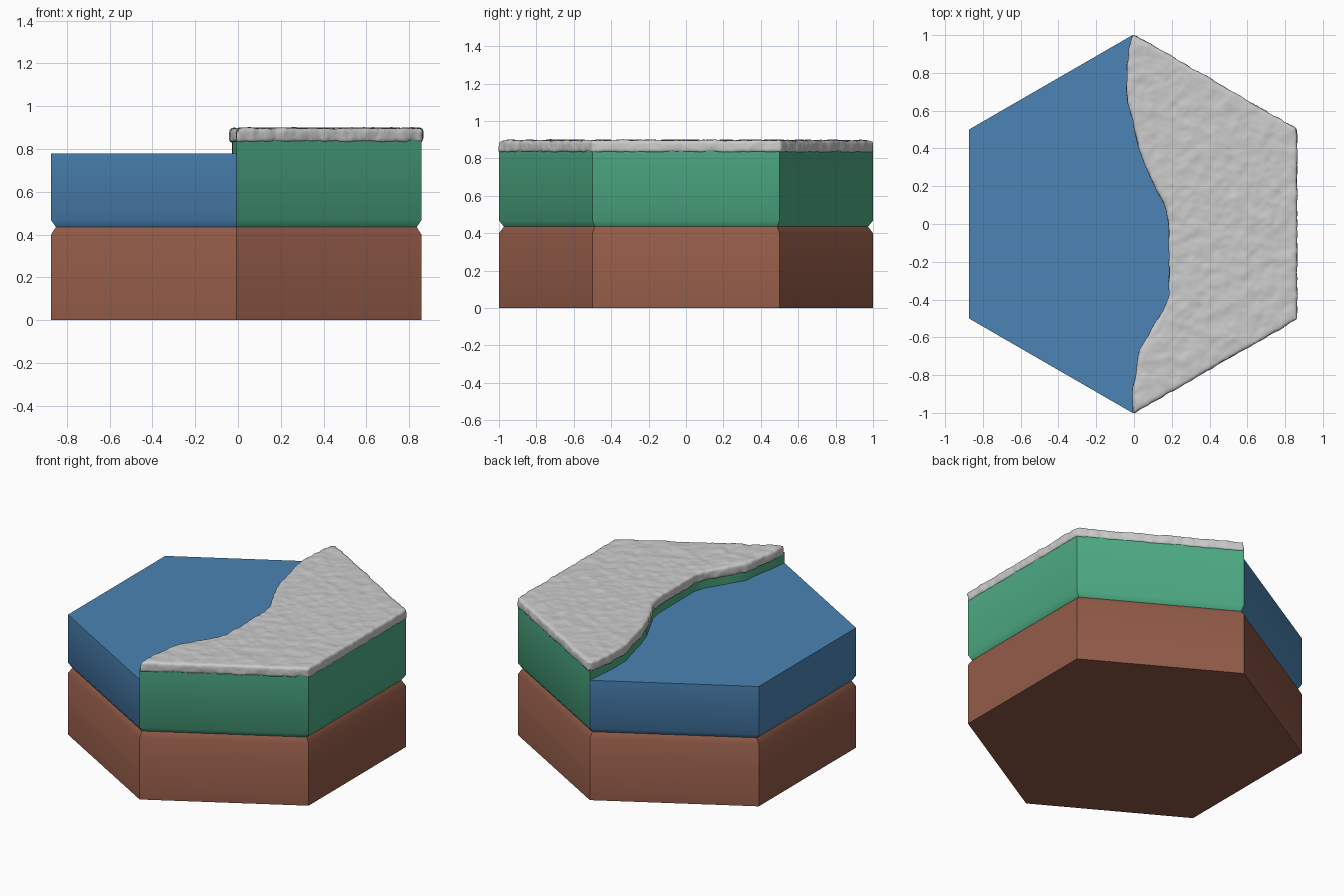
import bpy, bmesh, math

if "Cube" in bpy.data.objects:
    bpy.data.objects.remove(bpy.data.objects["Cube"])

CX = -0.008   # hexagon centre in x
HEX = [(math.sin(math.radians(60 * i)), math.cos(math.radians(60 * i))) for i in range(6)]
INSET = 0.974  # scale of the groove between the layers

# shoreline from the front tip to the back tip, relative to the hexagon centre
COAST = [(0.012, -0.88), (0.03, -0.8), (0.045, -0.67), (0.105, -0.57), (0.185, -0.44),
         (0.205, -0.37), (0.205, -0.2), (0.203, 0.0), (0.19, 0.08), (0.145, 0.17),
         (0.08, 0.3), (0.04, 0.42), (0.008, 0.56), (-0.018, 0.65), (-0.02, 0.78), (-0.01, 0.91)]


def material(name, color):
    m = bpy.data.materials.new(name)
    m.diffuse_color = (*color, 1)
    m.use_nodes = True
    m.node_tree.nodes["Principled BSDF"].inputs["Base Color"].default_value = m.diffuse_color
    return m


def prism(name, outer, inner, levels, mat=None):
    """Stack rings of the outline; only outer points follow each level's scale."""
    bm = bmesh.new()
    rings = []
    for z, s in levels:
        pts = [(x * s, y * s) for x, y in outer] + list(inner)
        rings.append([bm.verts.new((x + CX, y, z)) for x, y in pts])
    n = len(rings[0])
    for a, b in zip(rings, rings[1:]):
        for i in range(n):
            j = (i + 1) % n
            bm.faces.new((a[i], a[j], b[j], b[i]))
    bm.faces.new(rings[0])
    bm.faces.new(rings[-1])
    bmesh.ops.recalc_face_normals(bm, faces=bm.faces)
    me = bpy.data.meshes.new(name)
    bm.to_mesh(me)
    bm.free()
    ob = bpy.data.objects.new(name, me)
    bpy.context.collection.objects.link(ob)
    if mat:
        me.materials.append(mat)
    bpy.ops.object.select_all(action='DESELECT')
    ob.select_set(True)
    bpy.context.view_layer.objects.active = ob
    return ob


def smooth():
    bpy.ops.object.shade_smooth_by_angle(angle=math.radians(45))


# earth base
prism("earth_base", HEX, [], [(0, 1), (0.4, 1), (0.435, INSET)],
      material("earth", (0.29, 0.105, 0.065)))
smooth()

# water half
prism("water", [HEX[3], HEX[4], HEX[5], HEX[0]], COAST[::-1],
      [(0.435, INSET), (0.468, 1), (0.78, 1)], material("water", (0.07, 0.23, 0.46)))
smooth()

# land half
land_outer = [HEX[0], HEX[1], HEX[2], HEX[3]]
prism("land", land_outer, COAST, [(0.435, INSET), (0.468, 1), (0.85, 1)],
      material("land", (0.075, 0.41, 0.235)))
smooth()

# lumpy rounded ground cover on top of the land
cap = prism("ground_cover", land_outer, [(x - 0.012, y) for x, y in COAST],
            [(0.833, 1.007), (0.897, 1.007)])
remesh = cap.modifiers.new("remesh", 'REMESH')
remesh.mode = 'VOXEL'
remesh.voxel_size = 0.011
remesh.use_smooth_shade = True
soften = cap.modifiers.new("soften", 'SMOOTH')
soften.factor = 0.5
soften.iterations = 7
tex = bpy.data.textures.new("lumps", 'CLOUDS')
tex.noise_scale = 0.06
lumps = cap.modifiers.new("lumps", 'DISPLACE')
lumps.texture = tex
lumps.texture_coords = 'LOCAL'
lumps.strength = 0.014
